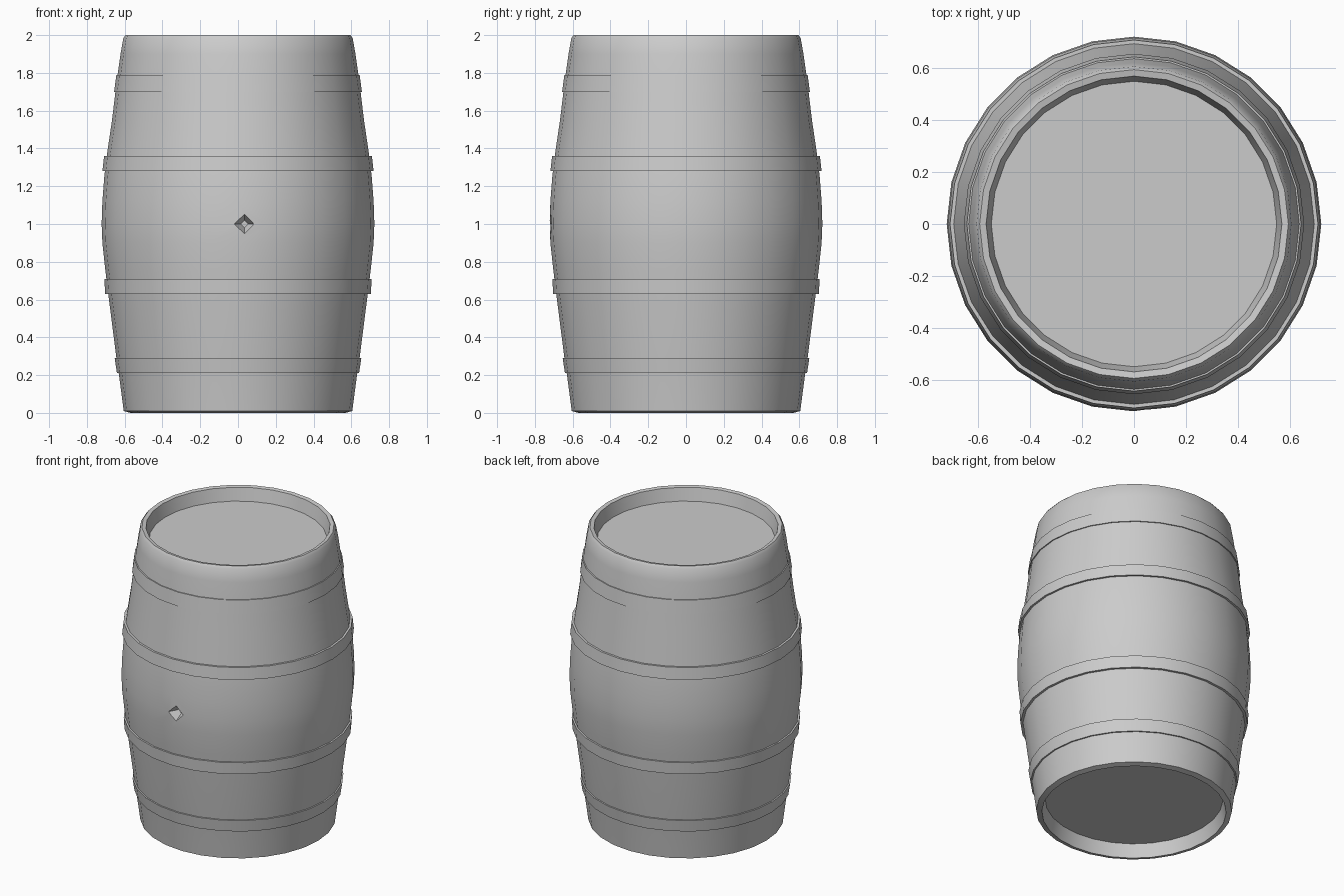
import bpy, bmesh, math

if "Cube" in bpy.data.objects:
    bpy.data.objects.remove(bpy.data.objects["Cube"])

SIDES = 28


def lathe(name, profile, closed=False, angle=40):
    """Spin an (r, z) profile about z; open profiles get end caps."""
    bm = bmesh.new()
    rings = []
    for r, z in profile:
        rings.append([bm.verts.new((r * math.cos(2 * math.pi * i / SIDES),
                                    r * math.sin(2 * math.pi * i / SIDES), z))
                      for i in range(SIDES)])
    pairs = list(zip(rings, rings[1:]))
    if closed:
        pairs.append((rings[-1], rings[0]))
    for a, b in pairs:
        for i in range(SIDES):
            j = (i + 1) % SIDES
            bm.faces.new((a[i], a[j], b[j], b[i]))
    if not closed:
        bm.faces.new(rings[0][::-1])
        bm.faces.new(rings[-1])
    bmesh.ops.recalc_face_normals(bm, faces=bm.faces[:])
    me = bpy.data.meshes.new(name)
    bm.to_mesh(me)
    bm.free()
    ob = bpy.data.objects.new(name, me)
    bpy.context.collection.objects.link(ob)
    return ob


def select(ob):
    bpy.ops.object.select_all(action='DESELECT')
    ob.select_set(True)
    bpy.context.view_layer.objects.active = ob


# Bulging body of staves with recessed lids at both ends
side = [(0.605, 0.01), (0.63, 0.2), (0.645, 0.3), (0.687, 0.63), (0.703, 0.76),
        (0.718, 0.9), (0.722, 1.0), (0.718, 1.12), (0.708, 1.25), (0.695, 1.36),
        (0.667, 1.55), (0.643, 1.75), (0.622, 1.9), (0.607, 1.985)]
body = lathe("barrel_body",
             [(0.55, 0.09), (0.57, 0.0)] + side + [(0.595, 2.0), (0.57, 1.995), (0.55, 1.91)])

# Shallow square bung hole in the front
bpy.ops.mesh.primitive_cone_add(vertices=4, radius1=0.065, radius2=0.02, depth=0.08,
                                location=(0.035, -0.7, 1.0),
                                rotation=(-math.pi / 2, 0, 0))
cutter = bpy.context.object
cutter.name = "bung_hole_cutter"
cutter.hide_render = True
mod = body.modifiers.new("bung_hole", 'BOOLEAN')
mod.operation = 'DIFFERENCE'
mod.object = cutter
select(body)
bpy.ops.object.modifier_apply(modifier=mod.name)
bpy.data.objects.remove(cutter)

# Flat hoops: bottom height, top height, outer radius at each
hoops = [("bottom_hoop", 0.21, 0.29, 0.641, 0.653),
         ("lower_middle_hoop", 0.63, 0.71, 0.703, 0.708),
         ("upper_middle_hoop", 1.28, 1.36, 0.718, 0.709),
         ("top_hoop", 1.70, 1.79, 0.656, 0.644)]
parts = [body]
for name, z0, z1, r0, r1 in hoops:
    parts.append(lathe(name, [(r0 - 0.035, z0), (r0, z0), (r1, z1), (r1 - 0.035, z1)],
                       closed=True))

# Smooth shading with crisp rims and hoop edges
for ob in parts:
    select(ob)
    bpy.ops.object.shade_smooth_by_angle(angle=math.radians(40))
